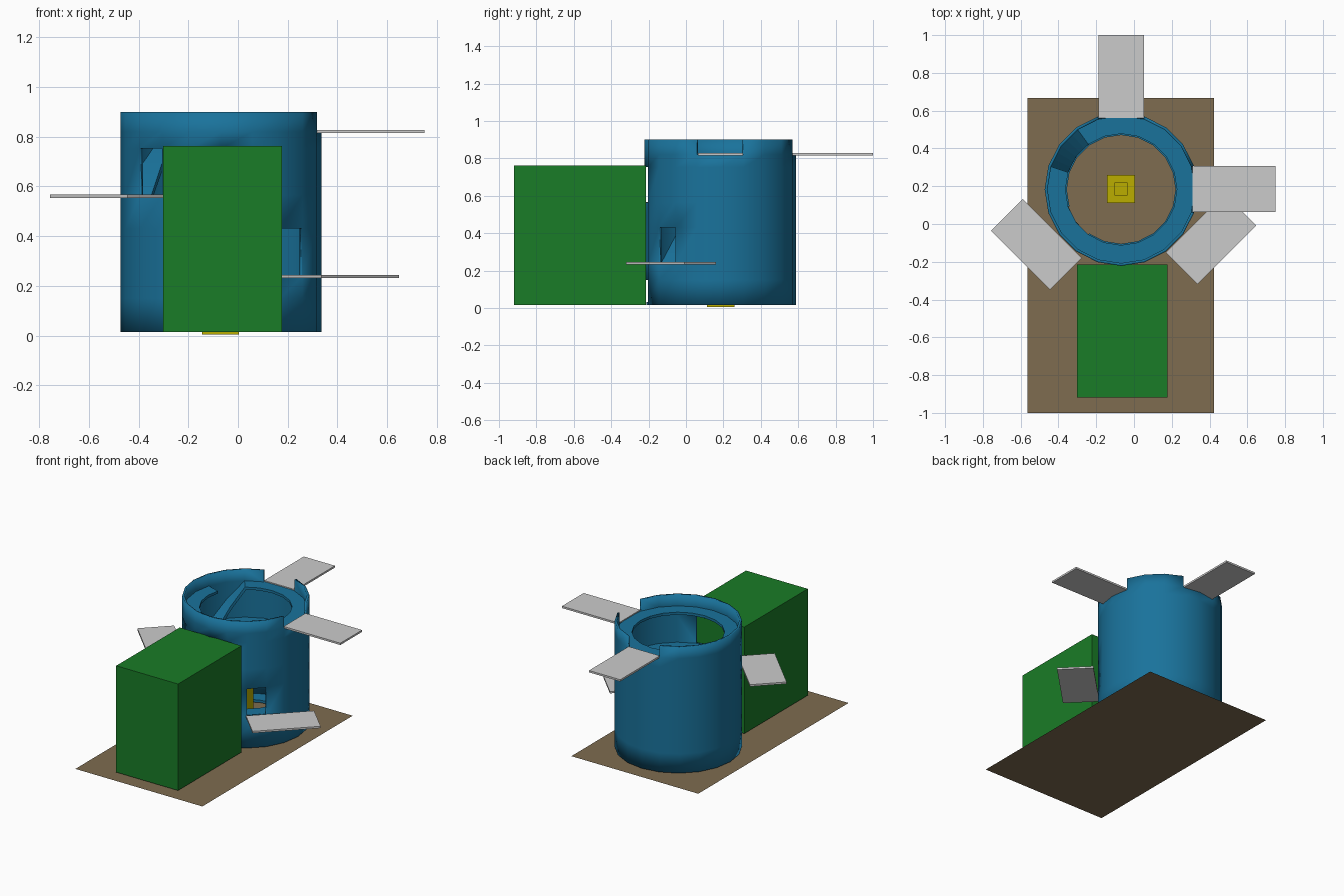
import bpy, bmesh
from math import radians, cos, sin

if "Cube" in bpy.data.objects:
    bpy.data.objects.remove(bpy.data.objects["Cube"])

CX, CY, SIDES = -0.068, 0.183, 20
STEP = 360 / SIDES


def material(name, rgb):
    m = bpy.data.materials.new(name)
    m.diffuse_color = (*rgb, 1)
    m.use_nodes = True
    m.node_tree.nodes["Principled BSDF"].inputs["Base Color"].default_value = m.diffuse_color
    return m


BLUE = material("blue", (0.01, 0.17, 0.33))
GREEN = material("green", (0.01, 0.2, 0.02))
BROWN = material("brown", (0.21, 0.15, 0.08))
YELLOW = material("yellow", (0.5, 0.42, 0.0))


def add_object(name, bm, mat=None):
    me = bpy.data.meshes.new(name)
    bm.normal_update()
    bm.to_mesh(me)
    bm.free()
    ob = bpy.data.objects.new(name, me)
    bpy.context.collection.objects.link(ob)
    if mat:
        me.materials.append(mat)
    return ob


def box(name, center, size, mat=None, turn=0):
    bm = bmesh.new()
    bmesh.ops.create_cube(bm, size=1)
    bmesh.ops.scale(bm, vec=size, verts=bm.verts)
    ob = add_object(name, bm, mat)
    ob.location = center
    ob.rotation_euler.z = radians(turn)
    return ob


def polar(r, deg, z):
    return (CX + r * cos(radians(deg)), CY + r * sin(radians(deg)), z)


def thicken(ob, t):
    mod = ob.modifiers.new("thickness", 'SOLIDIFY')
    mod.thickness = t
    mod.offset = -1


def deck(name, inner, start, end, z0, z1, thick=0.018):
    """Ring sector from angle start to end, rising from z0 to z1."""
    n = max(1, round((end - start) / STEP))
    n = n * 3 if z0 != z1 else n
    bm = bmesh.new()
    rows = []
    for i in range(n + 1):
        a = start + (end - start) * i / n
        z = z0 + (z1 - z0) * i / n
        # follow the straight facets of the wall between its corners
        off = (a % STEP) - STEP / 2
        k = cos(radians(STEP / 2)) / cos(radians(off))
        rows.append([bm.verts.new(polar(r * k, a, z)) for r in (inner, 0.395)])
    for p, q in zip(rows, rows[1:]):
        bm.faces.new((p[0], p[1], q[1], q[0]))
    thicken(add_object(name, bm, BLUE), thick)


# Tower wall: 20-sided shell with door and bridge openings
levels = [0.015, 0.15, 0.24, 0.43, 0.565, 0.753, 0.82, 0.9]
openings = [(252, 288, 0.0, 0.15), (252, 288, 0.56, 0.76),   # doors to the building
            (216, 234, 0.56, 0.76), (306, 324, 0.23, 0.44),  # side doors
            (-18, 18, 0.81, 1), (342, 360, 0.81, 1), (72, 108, 0.81, 1)]
bm = bmesh.new()
grid = [[bm.verts.new(polar(0.405, i * STEP, z)) for z in levels] for i in range(SIDES)]
for i in range(SIDES):
    mid_a = (i + 0.5) * STEP
    a, b = grid[i], grid[(i + 1) % SIDES]
    for j in range(len(levels) - 1):
        mid_z = (levels[j] + levels[j + 1]) / 2
        if not any(o[0] < mid_a < o[1] and o[2] < mid_z < o[3] for o in openings):
            bm.faces.new((a[j], b[j], b[j + 1], a[j + 1]))
wall = add_object("tower_wall", bm, BLUE)
thicken(wall, 0.015)
bpy.context.view_layer.objects.active = wall
wall.select_set(True)
bpy.ops.object.shade_smooth_by_angle(angle=radians(30))

# Ring floors, each with a gap where the ramp comes up from below
deck("ground_ring", 0.295, 0, 360, 0.033, 0.033)
deck("lower_deck", 0.295, 18, 342, 0.24, 0.24)
deck("middle_deck", 0.288, 234, 558, 0.565, 0.565)
deck("top_deck", 0.295, 162, 486, 0.82, 0.82)

# Ramps between the floors
deck("lower_ramp", 0.295, -18, 18, 0.24, 0.033)
deck("middle_ramp", 0.295, 198, 234, 0.565, 0.24)
deck("top_ramp", 0.295, 126, 162, 0.82, 0.565)

# Bridges: two radial at the top, two tangent at the side doors
box("right_bridge", (0.53, 0.185, 0.821), (0.44, 0.242, 0.013))
box("back_bridge", (-0.068, 0.78, 0.821), (0.242, 0.44, 0.013))
box("left_bridge", (-0.517, -0.108, 0.561), (0.44, 0.238, 0.013), turn=-45)
box("low_bridge", (0.408, -0.08, 0.238), (0.44, 0.238, 0.013), turn=45)

# Building in front, pedestal with column in the middle
box("building", (-0.0625, -0.567, 0.389), (0.48, 0.704, 0.748), GREEN)
box("pedestal", (-0.07, 0.185, 0.024), (0.148, 0.148, 0.04), YELLOW)
box("column", (-0.068, 0.185, 0.26), (0.068, 0.068, 0.44), YELLOW)

# Ground sheet
bm = bmesh.new()
bm.faces.new([bm.verts.new((x, y, 0)) for x, y in
              ((-0.563, -1), (0.423, -1), (0.423, 0.668), (-0.563, 0.668))])
add_object("ground_sheet", bm, BROWN)
